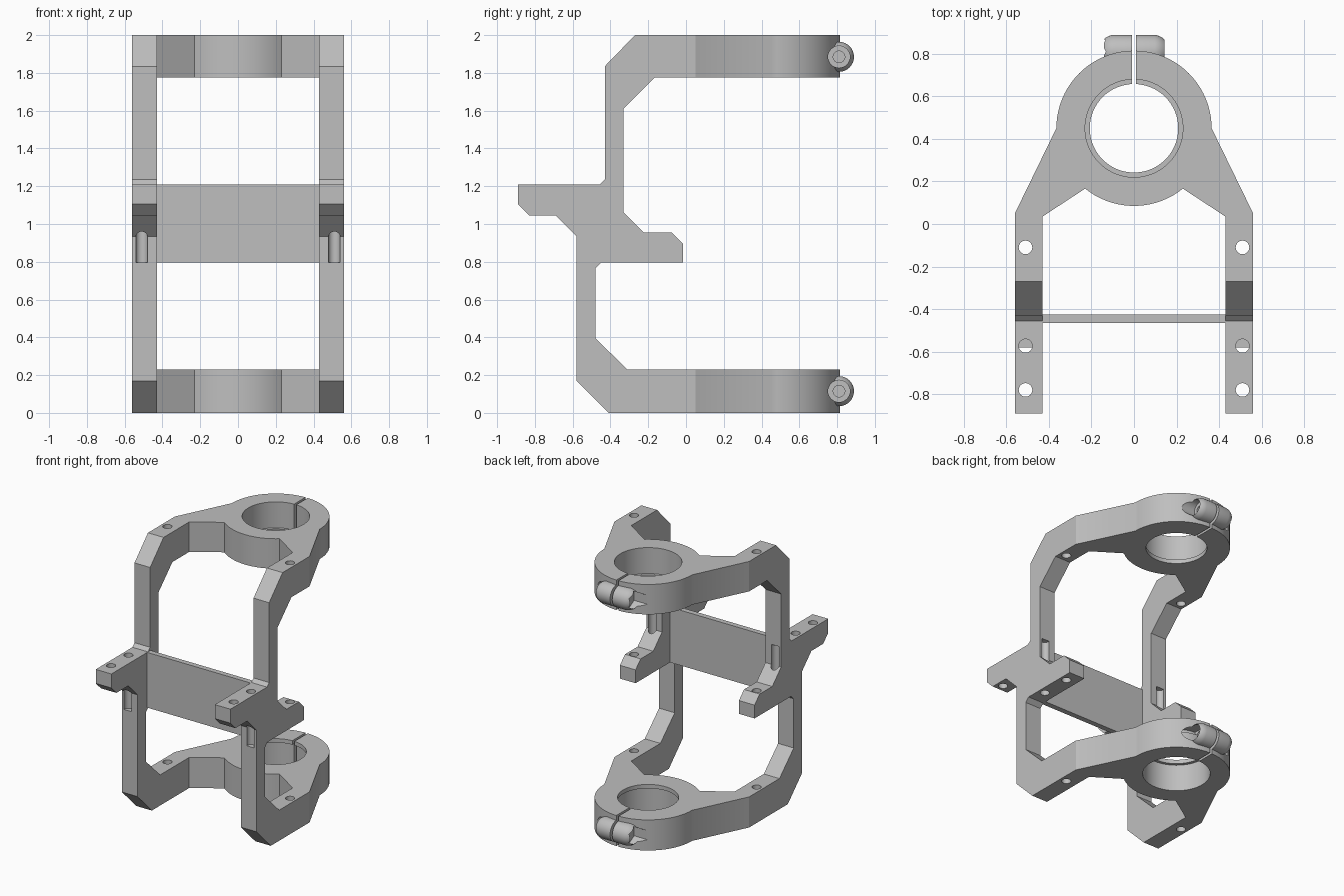
import bpy, bmesh
from math import sin, cos, radians
from mathutils import Matrix, Vector

cube = bpy.data.objects.get("Cube")
if cube:
    bpy.data.objects.remove(cube, do_unlink=True)

grey = bpy.data.materials.new("plain_grey")
grey.use_nodes = True
grey.diffuse_color = (0.52, 0.52, 0.52, 1)
grey.node_tree.nodes["Principled BSDF"].inputs["Base Color"].default_value = (0.52, 0.52, 0.52, 1)


def finish(bm, name):
    bmesh.ops.recalc_face_normals(bm, faces=bm.faces)
    mesh = bpy.data.meshes.new(name)
    bm.to_mesh(mesh)
    bm.free()
    mesh.materials.append(grey)
    obj = bpy.data.objects.new(name, mesh)
    bpy.context.collection.objects.link(obj)
    return obj


def prism(name, points, offset):
    bm = bmesh.new()
    face = bm.faces.new([bm.verts.new(p) for p in points])
    new = bmesh.ops.extrude_face_region(bm, geom=[face])["geom"]
    bmesh.ops.translate(bm, vec=offset, verts=[v for v in new if isinstance(v, bmesh.types.BMVert)])
    return finish(bm, name)


def rod(name, start, end, radius, sides=32, turn=0):
    """Cylinder between two points along x or z."""
    a, b = Vector(start), Vector(end)
    axis = b - a
    bm = bmesh.new()
    rot = Matrix.Rotation(radians(90), 4, 'Y') if abs(axis.x) > 0 else Matrix()
    bmesh.ops.create_cone(bm, cap_ends=True, segments=sides, radius1=radius, radius2=radius,
                          depth=axis.length,
                          matrix=Matrix.Translation((a + b) / 2) @ rot @ Matrix.Rotation(radians(turn), 4, 'Z'))
    return finish(bm, name)


def box(name, low, high):
    (x0, y0, z0), (x1, y1, z1) = low, high
    return prism(name, [(x0, y0, z0), (x1, y0, z0), (x1, y1, z0), (x0, y1, z0)], (0, 0, z1 - z0))


def combine(obj, tool, operation):
    mod = obj.modifiers.new("cut", 'BOOLEAN')
    mod.operation = operation
    mod.solver = 'EXACT'
    mod.object = tool
    bpy.context.view_layer.objects.active = obj
    bpy.ops.object.modifier_apply(modifier=mod.name)
    bpy.data.objects.remove(tool, do_unlink=True)


# Side silhouette, extruded across the width
side = [(0.9, 2), (-0.27, 2), (-0.43, 1.835), (-0.43, 1.235), (-0.455, 1.21), (-0.89, 1.21),
        (-0.89, 1.105), (-0.83, 1.045), (-0.69, 1.045), (-0.58, 0.935), (-0.58, 0.17), (-0.41, 0),
        (0.9, 0), (0.9, 0.23), (-0.31, 0.23), (-0.48, 0.395), (-0.48, 0.765), (-0.45, 0.795),
        (-0.015, 0.795), (-0.015, 0.895), (-0.075, 0.955), (-0.225, 0.955), (-0.33, 1.06),
        (-0.33, 1.61), (-0.165, 1.775), (0.9, 1.775)]
frame = prism("clamp_frame", [(-0.7, y, z) for y, z in side], (1.4, 0, 0))

# Plan outline: two arms joined by a ring
CY, RING = 0.45, 0.365


def arc(a0, a1, n):
    angles = [radians(a0 + (a1 - a0) * i / n) for i in range(n + 1)]
    return [(RING * cos(a), CY + RING * sin(a)) for a in angles]


plan = ([(0.43, -1), (0.56, -1), (0.56, 0.05)] + arc(0, 180, 40)
        + [(-0.56, 0.05), (-0.56, -1), (-0.43, -1), (-0.43, 0.035)]
        + arc(231, 309, 18) + [(0.43, 0.035)])
combine(frame, prism("plan", [(x, y, -0.1) for x, y in plan], (0, 0, 2.2)), 'INTERSECT')

# Domed bolt bosses at the back of both rings
BY = 0.81
for z in (0.115, 1.885):
    bm = bmesh.new()
    bmesh.ops.create_uvsphere(bm, u_segments=32, v_segments=13, radius=0.08)
    for v in bm.verts:
        v.co.z += 0.088 if v.co.z > 0 else -0.088
    bmesh.ops.transform(bm, verts=bm.verts,
                        matrix=Matrix.Translation((0, BY, z)) @ Matrix.Rotation(radians(90), 4, 'Y'))
    combine(frame, finish(bm, "boss"), 'UNION')

# Bores with a small lip on the inner end, and the clamping slit
for z0, z1, r in ((-0.1, 2.1, 0.208), (-0.1, 0.2, 0.23), (1.805, 2.1, 0.23)):
    combine(frame, rod("bore", (0, CY, z0), (0, CY, z1), r, 64), 'DIFFERENCE')
combine(frame, box("slit", (-0.009, 0.5, -0.1), (0.009, 1, 2.1)), 'DIFFERENCE')

# Bolt hole, round head pocket and hexagonal nut pocket
for z in (0.115, 1.885):
    combine(frame, rod("bolt_hole", (-0.4, BY, z), (0.4, BY, z), 0.031), 'DIFFERENCE')
    combine(frame, rod("head_pocket", (0.095, BY, z), (0.4, BY, z), 0.058), 'DIFFERENCE')
    combine(frame, rod("nut_pocket", (-0.4, BY, z), (-0.095, BY, z), 0.067, 6, 30), 'DIFFERENCE')

# Vertical screw holes; two of them break out of the posts as grooves
for x in (-0.51, 0.51):
    for y, z0, z1 in ((-0.11, -0.1, 2.1), (-0.78, 0.9, 1.3), (-0.573, 0.795, 1.3), (-0.337, 0.7, 1.21)):
        combine(frame, rod("screw_hole", (x, y, z0), (x, y, z1), 0.032, 24), 'DIFFERENCE')

# Thin web between the arms
web = box("cross_web", (-0.43, -0.465, 0.795), (0.43, -0.425, 1.21))

bpy.ops.object.select_all(action='DESELECT')
frame.select_set(True)
bpy.context.view_layer.objects.active = frame
bpy.ops.object.shade_smooth_by_angle(angle=radians(25))
